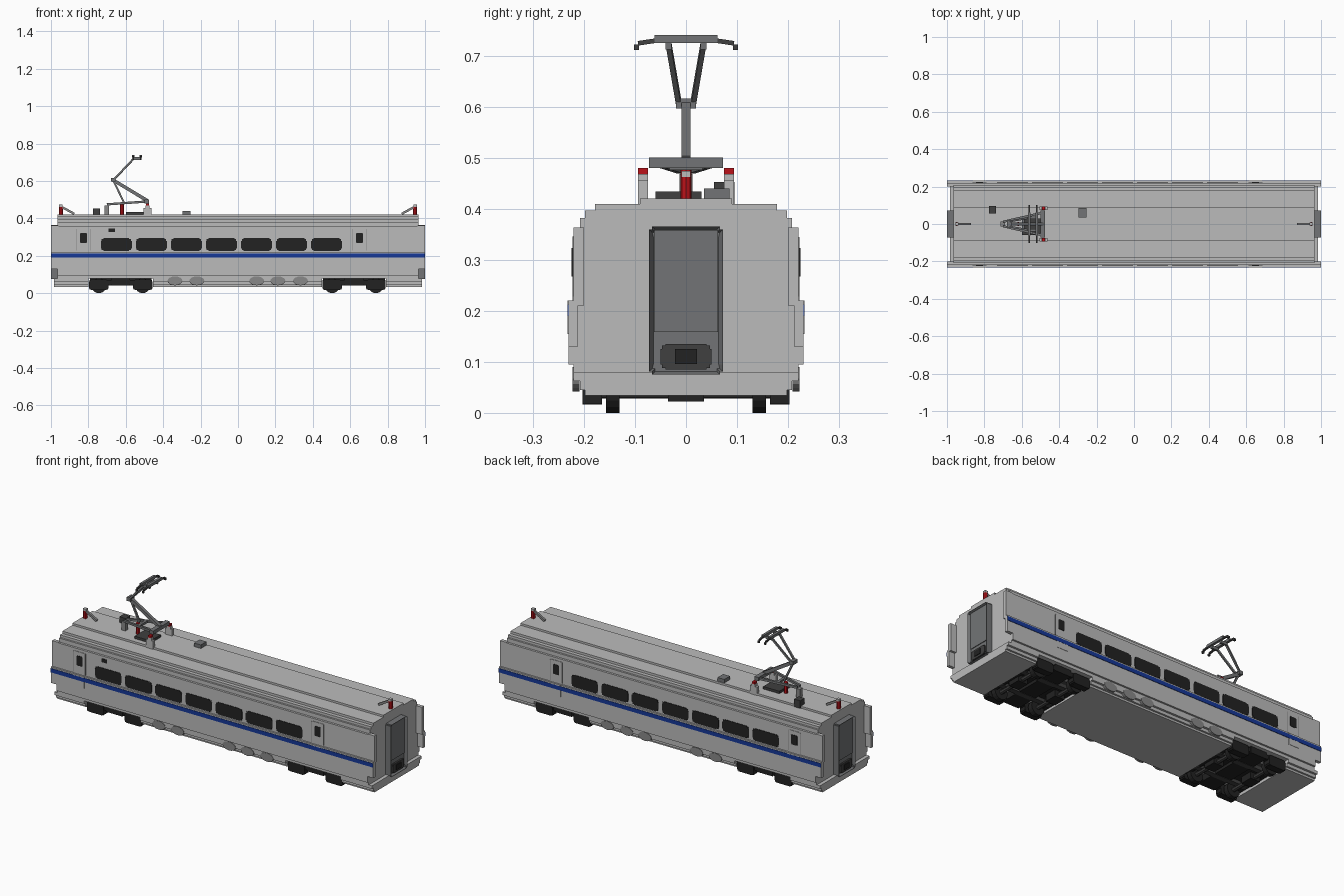
import bpy, bmesh, math
from mathutils import Vector

cube = bpy.data.objects.get("Cube")
if cube:
    bpy.data.objects.remove(cube, do_unlink=True)


def material(name, r, g, b):
    m = bpy.data.materials.new(name)
    m.use_nodes = True
    m.diffuse_color = (r, g, b, 1)
    m.node_tree.nodes["Principled BSDF"].inputs["Base Color"].default_value = (r, g, b, 1)
    return m


SILVER = material("silver grey", 0.50, 0.50, 0.50)
VENT = material("vent grey", 0.25, 0.25, 0.25)
GREY = material("mid grey", 0.17, 0.175, 0.18)
DARK = material("dark grey", 0.05, 0.05, 0.05)
BLACK = material("black", 0.016, 0.016, 0.016)
BLUE = material("blue", 0.008, 0.04, 0.32)
RED = material("red", 0.50, 0.006, 0.01)


def finish(name, bm, mat):
    bmesh.ops.recalc_face_normals(bm, faces=bm.faces)
    me = bpy.data.meshes.new(name)
    bm.to_mesh(me)
    bm.free()
    me.materials.append(mat)
    ob = bpy.data.objects.new(name, me)
    bpy.context.scene.collection.objects.link(ob)
    return ob


def prism(name, pts, axis, a, b, mat, recess=None):
    """Extrude a 2D outline along an axis; optionally sink the end cap inside a rim."""
    place = {"x": lambda p, q, t: (t, p, q), "y": lambda p, q, t: (p, t, q),
             "z": lambda p, q, t: (p, q, t)}[axis]
    bm = bmesh.new()
    lo = [bm.verts.new(place(p, q, a)) for p, q in pts]
    hi = [bm.verts.new(place(p, q, b)) for p, q in pts]
    bm.faces.new(lo)
    cap = bm.faces.new(hi)
    for i in range(len(pts)):
        j = (i + 1) % len(pts)
        bm.faces.new((lo[i], lo[j], hi[j], hi[i]))
    if recess:
        bmesh.ops.recalc_face_normals(bm, faces=bm.faces)
        bmesh.ops.inset_region(bm, faces=[cap], thickness=recess[0])
        bmesh.ops.translate(bm, verts=cap.verts, vec=place(0, 0, math.copysign(recess[1], a - b)))
    return finish(name, bm, mat)


def box(name, x0, x1, y0, y1, z0, z1, mat):
    return prism(name, [(x0, y0), (x1, y0), (x1, y1), (x0, y1)], "z", z0, z1, mat)


def bar(name, p, q, w, mat):
    """Square rod between two points."""
    p, q = Vector(p), Vector(q)
    bm = bmesh.new()
    bmesh.ops.create_cube(bm, size=1)
    bmesh.ops.scale(bm, vec=(w, w, (q - p).length), verts=bm.verts)
    bmesh.ops.rotate(bm, matrix=(q - p).to_track_quat("Z", "Y").to_matrix(), verts=bm.verts)
    bmesh.ops.translate(bm, vec=(p + q) / 2, verts=bm.verts)
    return finish(name, bm, mat)


def both(half):
    """Mirror a half outline, listed bottom to top, across the centre line."""
    return half + [(-y, z) for y, z in reversed(half)]


def stepped(cx, cz, w, h, c, n=3):
    """Rectangle whose corners are cut into n small stair steps."""
    arc = []
    for i in range(n):
        a, b = (math.pi / 2 * k / n for k in (i, i + 1))
        x = w / 2 - c + c * math.cos(a)
        arc += [(x, h / 2 - c + c * math.sin(a)), (x, h / 2 - c + c * math.sin(b))]
    back = [(-x, z) for x, z in reversed(arc)]
    top = arc + back
    return [(cx + x, cz + z) for x, z in top + [(-x, -z) for x, z in top]]


def ring(cx, cz, rx, rz, n):
    return [(cx + rx * math.cos(2 * math.pi * i / n), cz + rz * math.sin(2 * math.pi * i / n))
            for i in range(n)]


# Car body with stepped sides and roof
prism("body", both([(.22, .078), (.22, .095), (.23, .095), (.23, .22), (.22, .22), (.22, .36),
                    (.208, .36), (.208, .382), (.198, .382), (.198, .396), (.178, .396),
                    (.178, .409), (.09, .409), (.09, .42)]), "x", -.965, .965, SILVER)

# Lower skirt, left open over the bogies
skirt = both([(.198, .034), (.198, .045), (.208, .045), (.208, .062), (.22, .062), (.22, .079)])
for name, x0, x1 in (("skirt_right", -.985, -.8), ("skirt_middle", -.455, .45),
                     ("skirt_left", .79, .985)):
    prism(name, skirt, "x", x0, x1, SILVER)

for s, side in ((-1, "front"), (1, "back")):
    def plate(name, pts, y, mat, thick=.006):
        prism(f"{side}_{name}", pts, "y", s * (y - thick), s * y, mat)

    # Side walls overhanging the car ends
    for e, end in ((-1, "right"), (1, "left")):
        x0, x1 = sorted((e * .96, e))
        ys = sorted((s * .2, s * .22))
        box(f"{side}_{end}_upper_fin", x0, x1, *ys, .21, .363, SILVER)
        ys = sorted((s * .212, s * .23))
        box(f"{side}_{end}_lower_fin", x0, x1, *ys, .13, .22, SILVER)

    # Blue stripe
    plate("stripe", [(-1, .19), (1, .19), (1, .212), (-1, .212)], .2325, BLUE)

    # Passenger windows
    for i in range(7):
        plate(f"window_{i + 1}", stepped(-.65 + .1872 * i, .26, .165, .068, .028), .2225, BLACK)

    # Doors with a small window
    for i, x in enumerate((-.827, .65)):
        plate(f"door_{i + 1}_upper", stepped(x, .28, .07, .13, .006, 1), .2225, SILVER)
        plate(f"door_{i + 1}_lower", stepped(x, .1875, .07, .065, .006, 1), .2318, SILVER)
        for dx in (-.036, .036):
            plate(f"door_{i + 1}_seam", stepped(x + dx, .285, .003, .115, .001, 1), .2222, VENT)
        plate(f"door_{i + 1}_window", stepped(x, .295, .038, .055, .01, 2), .2245, BLACK)

    # Round vents low on the skirt
    for i, x in enumerate((-.337, -.22, .1, .213, .334)):
        plate(f"vent_{i + 1}", ring(x, .066, .04, .024, 16), .2225, VENT, .014)

# Destination display on the front side
box("display", -.692, -.658, -.2225, -.218, .326, .346, BLACK)

# Gangway doors and couplers on both ends
for e, end in ((-1, "right"), (1, "left")):
    prism(f"{end}_gangway", stepped(0, .22, .144, .29, .02, 2), "x", e * .96, e, GREY,
          recess=(.008, .014))
    prism(f"{end}_gangway_panel", stepped(0, .258, .126, .2, .01, 1), "x", e * .98, e * .99, GREY)
    prism(f"{end}_coupler", stepped(0, .11, .10, .05, .02), "x", e * .98, e * .996, DARK)
    box(f"{end}_coupler_block", *sorted((e * .99, e)), -.022, .022, .096, .125, BLACK)
    # Red insulator with a support arm on the roof
    prism(f"{end}_insulator", ring(e * .947, 0, .011, .011, 8), "z", .418, .462, RED)
    box(f"{end}_insulator_cap", e * .947 - .009, e * .947 + .009, -.009, .009, .462, .474, SILVER)
    bar(f"{end}_insulator_arm", (e * .94, 0, .46), (e * .875, 0, .424), .012, VENT)

# Bogies
for cx, label in ((-.627, "right"), (.62, "left")):
    name = f"{label}_bogie"
    box(name + "_bolster", cx - .05, cx + .05, -.2, .2, .042, .08, BLACK)
    box(name + "_pan", cx - .165, cx + .165, -.1, .1, .058, .08, BLACK)
    for s in (-1, 1):
        box(name + "_side_frame", cx - .168, cx + .168, *sorted((s * .165, s * .197)),
            .046, .07, BLACK)
        box(name + "_inner_beam", cx - .16, cx + .16, *sorted((s * .07, s * .1)), .04, .062, DARK)
        box(name + "_end_beam", cx + s * .155 - .012, cx + s * .155 + .012, -.19, .19,
            .045, .07, BLACK)
        x = cx + s * .117
        prism(name + "_axle", ring(x, .04, .012, .012, 8), "y", -.19, .19, DARK)
        box(name + "_gearbox", x - .03, x + .03, -.035, .035, .022, .065, BLACK)
        for t in (-1, 1):
            prism(name + "_wheel", ring(x, .04, .04, .04, 16), "y", t * .13, t * .157, BLACK)
            prism(name + "_axle_box", stepped(x, .044, .104, .056, .02), "y",
                  t * .165, t * .203, BLACK)

# Roof equipment boxes
box("roof_box_dark", -.775, -.737, .055, .095, .408, .452, DARK)
box("roof_box_grey", -.297, -.255, .035, .085, .408, .44, GREY)
box("pantograph_plinth", -.6, -.5, -.06, .03, .418, .434, DARK)

# Pantograph base frame on insulated posts
for s in (-1, 1):
    y0, y1 = sorted((s * .074, s * .094))
    box("base_post", -.505, -.462, y0, y1, .408, .455, SILVER)
    box("base_post_top", -.495, -.472, y0, y1, .455, .468, SILVER)
    box("base_post_insulator", -.492, -.475, y0, y1, .468, .48, RED)
    bar("base_rail", (-.70, s * .012, .475), (-.49, s * .06, .49), .012, GREY)
box("base_crossbar", -.5, -.475, -.072, .072, .48, .5, GREY)
box("base_middle_bar", -.6, -.585, -.04, .04, .476, .488, GREY)
box("front_post", -.715, -.69, -.013, .013, .418, .468, VENT)
prism("front_post_insulator", ring(-.62, 0, .011, .011, 8), "z", .418, .48, RED)

# Folding arms
bar("lower_arm", (-.485, 0, .495), (-.668, 0, .605), .018, GREY)
bar("guide_link", (-.665, 0, .6), (-.61, 0, .485), .01, GREY)
box("arm_knuckle", -.678, -.655, -.02, .02, .596, .616, GREY)
for s in (-1, 1):
    bar("upper_arm", (-.665, s * .014, .606), (-.555, s * .034, .722), .01, GREY)

# Collector head with drooping horns
for x in (-.56, -.52):
    box("contact_strip", x - .007, x + .007, -.062, .062, .725, .74, GREY)
    for s in (-1, 1):
        bar("horn", (x, s * .06, .729), (x, s * .094, .724), .009, DARK)
        box("horn_tip", x - .005, x + .005, *sorted((s * .092, s * .102)), .711, .722, DARK)
for s in (-1, 1):
    box("head_link", -.56, -.52, *sorted((s * .028, s * .04)), .712, .727, GREY)
